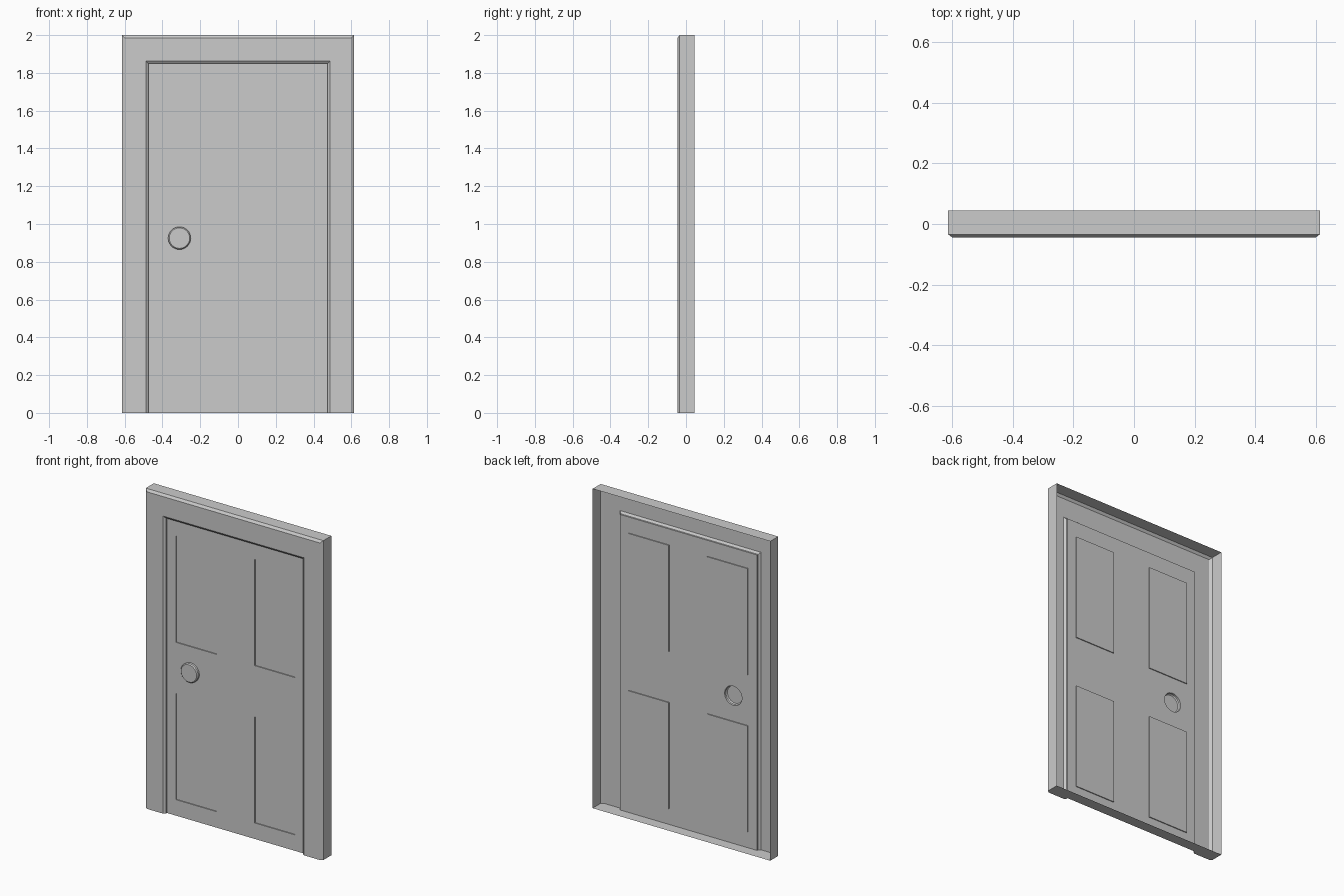
import bpy
import bmesh
import math

cube = bpy.data.objects.get("Cube")
if cube:
    bpy.data.objects.remove(cube, do_unlink=True)

# One plain grey for everything
GREY = (0.6, 0.6, 0.6, 1.0)
grey = bpy.data.materials.new("plain_grey")
grey.use_nodes = True
grey.diffuse_color = GREY
grey.node_tree.nodes["Principled BSDF"].inputs["Base Color"].default_value = GREY

BACK_Y, DOOR_Y = 0.045, -0.025
DOOR_HALF, DOOR_TOP = 0.475, 1.85


def finish(bm, name):
    bmesh.ops.remove_doubles(bm, verts=bm.verts, dist=0.0001)
    mesh = bpy.data.meshes.new(name)
    bm.to_mesh(mesh)
    bm.free()
    mesh.materials.append(grey)
    obj = bpy.data.objects.new(name, mesh)
    bpy.context.collection.objects.link(obj)
    return obj


def bridge(bm, a, b, closed=False):
    """Join two matching rows of vertices with quads."""
    n = len(a)
    for i in range(n if closed else n - 1):
        j = (i + 1) % n
        bm.faces.new((a[i], a[j], b[j], b[i]))


# Frame: arch-shaped rows from the open back, over the chamfers, to the door
# Each row is (half width, top height, y)
rows = [
    (0.615, 2.0, BACK_Y),
    (0.615, 2.0, -0.034),
    (0.599, 1.985, -0.045),
    (0.488, 1.863, -0.045),
    (DOOR_HALF, DOOR_TOP, -0.035),
    (DOOR_HALF, DOOR_TOP, DOOR_Y),
]
bm = bmesh.new()
arches = []
for w, top, y in rows:
    points = ((-w, y, 0), (-w, y, top), (w, y, top), (w, y, 0))
    arches.append([bm.verts.new(p) for p in points])
for outer, inner in zip(arches, arches[1:]):
    bridge(bm, inner, outer)
finish(bm, "door_frame")

# Threshold: flat underside following the frame section
bm = bmesh.new()
outline = [(-w, y, 0) for w, top, y in rows] + [(w, y, 0) for w, top, y in reversed(rows)]
sill = bm.faces.new([bm.verts.new(p) for p in outline])
sill.normal_update()
if sill.normal.z > 0:
    sill.normal_flip()
finish(bm, "threshold")

# Door leaf: grid with four recessed panels and a round opening for the knob
PANEL_IN, PANEL_OUT, RECESS = 0.133, 0.413, 0.006
KNOB_X, KNOB_Z, KNOB_R, SIDES = -0.31, 0.925, 0.06, 32
xs = [-DOOR_HALF, -PANEL_OUT, -PANEL_IN, PANEL_IN, PANEL_OUT, DOOR_HALF]
zs = [0, 0.1, 0.765, 1.085, 1.75, DOOR_TOP]
angles = [2 * math.pi * i / SIDES for i in range(SIDES)]


def circle(bm, radius, y):
    return [bm.verts.new((KNOB_X + radius * math.cos(a), y, KNOB_Z + radius * math.sin(a)))
            for a in angles]


bm = bmesh.new()
grid = [[bm.verts.new((x, DOOR_Y, z)) for z in zs] for x in xs]
panels = []
for i in range(len(xs) - 1):
    for k in range(len(zs) - 1):
        if (i, k) == (1, 2):
            continue
        face = bm.faces.new((grid[i][k], grid[i + 1][k], grid[i + 1][k + 1], grid[i][k + 1]))
        if i in (1, 3) and k in (1, 3):
            panels.append(face)
for face in bmesh.ops.extrude_discrete_faces(bm, faces=panels)["faces"]:
    bmesh.ops.translate(bm, verts=face.verts, vec=(0, RECESS, 0))

# Fill the cell around the knob opening
mid_x, mid_z = (xs[1] + xs[2]) / 2, (zs[2] + zs[3]) / 2
half_x, half_z = (xs[2] - xs[1]) / 2, (zs[3] - zs[2]) / 2
border = []
for a in angles:
    c, s = math.cos(a), math.sin(a)
    m = max(abs(c), abs(s))
    border.append(bm.verts.new((mid_x + half_x * c / m, DOOR_Y, mid_z + half_z * s / m)))
bridge(bm, border, circle(bm, KNOB_R, DOOR_Y), closed=True)
finish(bm, "door_leaf")

# Knob: shallow hollow cup with a chamfered front
bm = bmesh.new()
rings = [circle(bm, r, y) for r, y in ((KNOB_R, DOOR_Y), (KNOB_R, -0.038), (0.054, -0.044))]
for a, b in zip(rings, rings[1:]):
    bridge(bm, a, b, closed=True)
bm.faces.new(rings[-1])
knob = finish(bm, "door_knob")
bpy.ops.object.select_all(action="DESELECT")
knob.select_set(True)
bpy.context.view_layer.objects.active = knob
bpy.ops.object.shade_smooth_by_angle(angle=math.radians(30))
